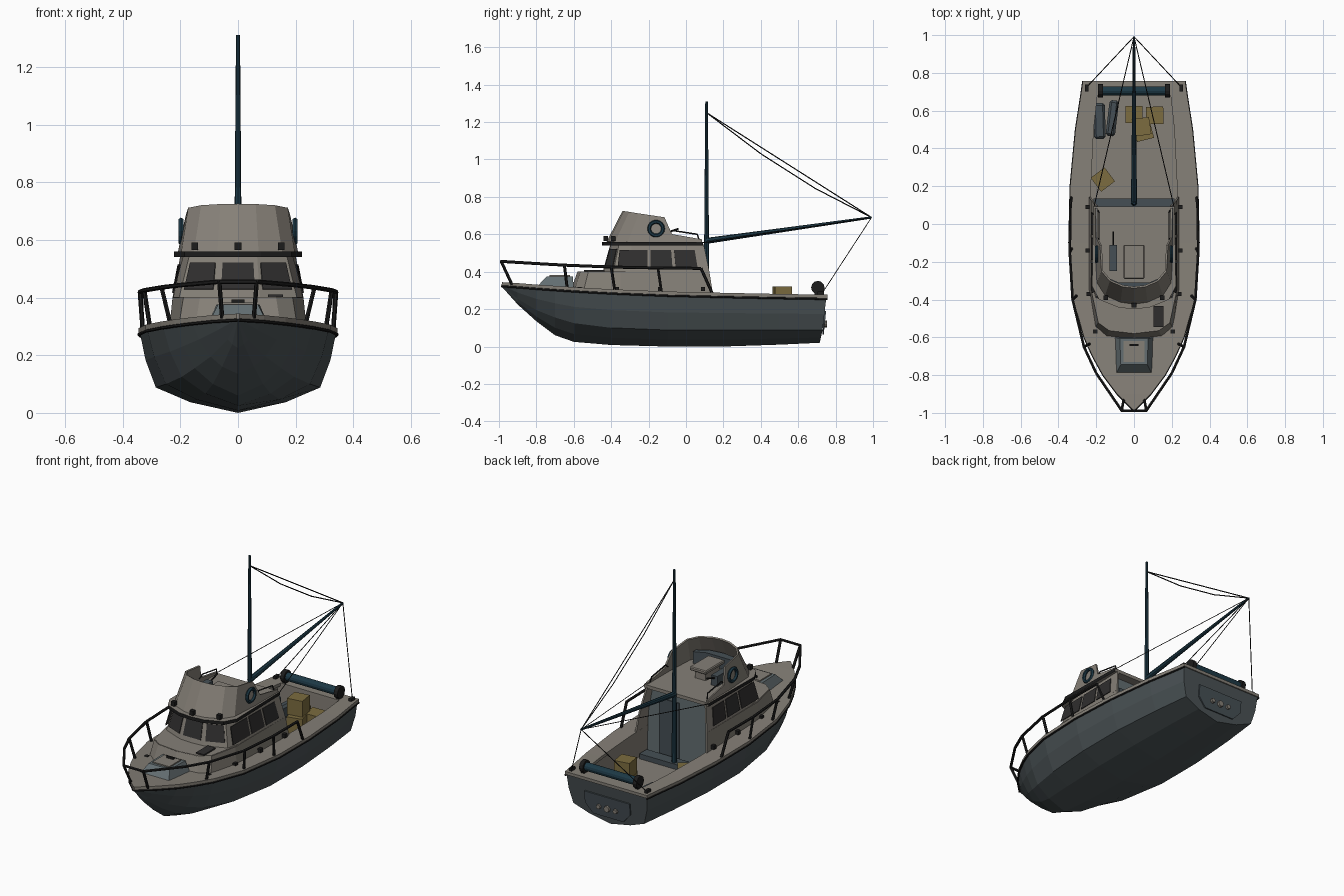
import bpy, bmesh, math
from mathutils import Vector, Matrix

if "Cube" in bpy.data.objects:
    bpy.data.objects.remove(bpy.data.objects["Cube"])

def mat(name, r, g, b):
    m = bpy.data.materials.new(name)
    m.diffuse_color = (r, g, b, 1)
    m.use_nodes = True
    m.node_tree.nodes["Principled BSDF"].inputs["Base Color"].default_value = m.diffuse_color
    return m

HULL = mat("slate hull", .068, .084, .09)
DECK = mat("warm grey deck", .235, .215, .185)
BLUE = mat("dark blue", .012, .04, .06)
BLACK = mat("black trim", .012, .012, .012)
GLASS = mat("dark glass", .028, .027, .027)
WALL = mat("blue grey", .125, .155, .165)
CRATE = mat("crate tan", .2, .15, .05)
TANK = mat("tank grey blue", .06, .078, .09)

def mesh(name, verts, faces, mats, rule=None, thick=0):
    bm = bmesh.new()
    vs = [bm.verts.new(v) for v in verts]
    for f in faces:
        bm.faces.new([vs[i] for i in f])
    bmesh.ops.remove_doubles(bm, verts=bm.verts, dist=.0004)
    bmesh.ops.recalc_face_normals(bm, faces=bm.faces)
    return finish(name, bm, mats, rule, thick)

def finish(name, bm, mats, rule=None, thick=0):
    mats = mats if isinstance(mats, list) else [mats]
    bm.normal_update()
    if rule:
        for f in bm.faces:
            f.material_index = rule(f)
    me = bpy.data.meshes.new(name)
    bm.to_mesh(me)
    bm.free()
    for m in mats:
        me.materials.append(m)
    ob = bpy.data.objects.new(name, me)
    bpy.context.collection.objects.link(ob)
    if thick:
        s = ob.modifiers.new("thickness", 'SOLIDIFY')
        s.thickness, s.offset = thick, 0
    return ob

def mirrored(half):
    return [(-x, y, z) for x, y, z in reversed(half) if x > 0] + list(half)

def loft(name, rings, mats, closed=False, caps=(), rule=None, thick=0):
    rings = [mirrored(r) for r in rings]
    n = len(rings[0])
    faces = [(k*n+i, k*n+(i+1) % n, (k+1)*n+(i+1) % n, (k+1)*n+i)
             for k in range(len(rings)-1) for i in range(n if closed else n-1)]
    faces += [tuple(range(k*n, k*n+n)) for k in caps]
    return mesh(name, [p for r in rings for p in r], faces, mats, rule, thick)

def at(pts, z):
    return [(x, y, z) for x, y in pts]

def box(name, c, size, m, rot=0, bevel=0):
    bm = bmesh.new()
    bmesh.ops.create_cube(bm, size=1, matrix=Matrix.Translation(c) @ Matrix.Rotation(rot, 4, 'Z')
                          @ Matrix.Diagonal((*size, 1)))
    if bevel:
        bmesh.ops.bevel(bm, geom=list(bm.edges), offset=bevel, segments=1, affect='EDGES')
    return finish(name, bm, m)

def tube(name, pts, r0, r1, m, n=6):
    bm = bmesh.new()
    pts = [Vector(p) for p in pts]
    k = len(pts) - 1
    for i in range(k):
        d = pts[i+1] - pts[i]
        M = Matrix.Translation((pts[i]+pts[i+1])/2) @ d.to_track_quat('Z', 'Y').to_matrix().to_4x4()
        bmesh.ops.create_cone(bm, cap_ends=True, segments=n, radius1=r0+(r1-r0)*i/k,
                              radius2=r0+(r1-r0)*(i+1)/k, depth=d.length, matrix=M)
    return finish(name, bm, m)

def pane(name, A, B, C, D, u0, u1, v0, v1, m=GLASS):
    # plate laid on the quad A-B (bottom), D-C (top)
    A, B, C, D = map(Vector, (A, B, C, D))
    P = lambda u, v: A.lerp(B, u).lerp(D.lerp(C, u), v)
    n = (B-A).cross(D-A).normalized()
    if n.dot(P(.5, .5) - Vector((0, 0, P(.5, .5).z))) < 0:
        n = -n
    q = [P(u0, v0)+n*.008, P(u1, v0)+n*.008, P(u1, v1)+n*.008, P(u0, v1)+n*.008]
    return mesh(name, q, [(0, 1, 2, 3)], m, thick=.004)

# hull stations: y, sheer x, sheer z, chine x, chine z, keel z
ST = [(-.985, 0, .335, 0, .325, .32), (-.9, .085, .33, .035, .255, .225),
      (-.8, .16, .322, .095, .195, .135), (-.7, .215, .315, .15, .155, .06),
      (-.6, .26, .308, .195, .125, .025), (-.4, .315, .297, .25, .1, .008),
      (-.1, .34, .285, .285, .088, 0), (.2, .333, .278, .285, .088, 0),
      (.5, .305, .272, .262, .088, .01), (.75, .266, .268, .235, .088, .02)]
rings = []
for y, sx, sz, cx, cz, kz in ST:
    r = 1 if y > .7 else 0
    sz -= .008
    rings.append([(0, y-.035*r, kz), (cx*.58, y-.03*r, kz+.42*(cz-kz)), (cx, y-.02*r, cz),
                  ((cx+sx)/2+.008*(sx > 0), y-.01*r, (cz+sz)/2), (sx, y, sz)])
hull_rows = [[(-x, y, z) for x, y, z in reversed(r[1:])] + r for r in rings]
n = 9
mesh("hull", [p for r in hull_rows for p in r],
     [(k*n+i, k*n+i+1, k*n+n+i+1, k*n+n+i) for k in range(len(ST)-1) for i in range(n-1)]
     + [tuple(range((len(ST)-1)*n, len(ST)*n))], HULL)

def sheer(y):
    for a, b in zip(ST, ST[1:]):
        if y <= b[0]:
            t = (y-a[0])/(b[0]-a[0])
            return a[1]+t*(b[1]-a[1]), a[2]+t*(b[2]-a[2])
    return ST[-1][1], ST[-1][2]

# deck and gunwale with the cockpit opening, black rub rail beneath
def inner(y):
    return .228 - max(0, y-.2)*.03
ys = [-.985, -.9, -.8, -.7, -.6, -.4, -.1, .03, .2, .5, .68, .757]
dv, df = [], []
for k, y in enumerate(ys):
    sx, sz = sheer(y)
    ix = min(inner(y), .7*sx)
    dv += [(x, y, sz) for x in (-sx-.005, -ix, ix, sx+.005)]
    if k:
        for i in range(3):
            if not (i == 1 and .03 < y < .7):
                df.append((k*4-4+i, k*4-3+i, k*4+1+i, k*4+i))
mesh("deck", dv, df, DECK, thick=.018)
for s in (-1, 1):
    tube("rub_rail", [(s*(sheer(y)[0]+.003), y, sheer(y)[1]-.013) for y in ys], .006, .006, BLACK)

# cockpit well
well = [(inner(y), y) for y in (.03, .2, .5, .68)]
loft("cockpit_well", [[(x, y, sheer(y)[1]) for x, y in well], at(well, .13)], DECK,
     closed=True, caps=(1,))
box("cabin_step", (0, .1, .145), (.43, .07, .03), TANK)

# cabin trunk, wheelhouse and back wall
tb = [(0, -.62), (.15, -.6), (.205, -.55), (.235, -.35), (.235, .145)]
tt = [(0, -.575), (.13, -.56), (.185, -.52), (.222, -.35), (.222, .125)]
loft("cabin_trunk", [at(tb, .275), at(tt, .4)], DECK, thick=.01)
loft("trunk_top", [at(tt[:4] + [(.222, -.3)], .396), at(tt[:4] + [(.222, -.3)], .402)], DECK,
     closed=True, caps=(0, 1))
hb = at([(0, -.44), (.075, -.435), (.2, -.385), (.22, -.3), (.222, .125)], .4)
ht = at([(0, -.4), (.065, -.395), (.165, -.355), (.185, -.29), (.195, .095)], .545)
loft("wheelhouse", [hb, ht], DECK, thick=.01)
mesh("cabin_back_wall", [(-.23, .035, .13), (.23, .035, .13), (.22, .035, .4), (.19, .035, .545),
     (-.19, .035, .545), (-.22, .035, .4)], [(0, 1, 2, 3, 4, 5)], WALL, thick=.01)
box("cabin_door", (.08, .043, .31), (.13, .008, .34), TANK)

# windows
flip = lambda p: (-p[0], p[1], p[2])
pane("front_window", flip(hb[1]), hb[1], ht[1], flip(ht[1]), .1, .9, .18, .82)
for f in (lambda p: p, flip):
    q = [f(p) for p in (hb[1], hb[2], ht[2], ht[1])]
    pane("front_side_window", *q, .08, .92, .18, .82)
    q = [f(p) for p in (hb[3], hb[4], ht[4], ht[3])]
    for a, b in ((-.16, .22), (.26, .54), (.58, .86)):
        pane("side_window", *q, a, b, .1, .78)

# roof with dark visor edge
rf = [(0, -.45), (.08, -.443), (.185, -.4), (.222, -.33), (.215, .092)]
loft("cabin_roof", [at(rf, .54), at(rf, .56)], [DECK, BLACK], closed=True, caps=(0, 1),
     rule=lambda f: int(abs(f.normal.z) < .5 and f.normal.y < .7))
for x, y in ((0, -.43), (.15, -.39), (-.15, -.39)):
    box("roof_light", (x, y, .577), (.024, .024, .026), BLACK)

# flying bridge coaming, seat and console
fb = at([(0, -.42), (.07, -.41), (.15, -.375), (.192, -.31), (.203, -.12), (.203, -.08), (.203, .085)], .558)
ft = [(0, -.335, .723), (.06, -.328, .722), (.125, -.3, .718), (.168, -.25, .71),
      (.175, -.115, .69), (.195, -.075, .6), (.199, .085, .572)]
loft("bridge_coaming", [fb, ft], DECK, thick=.01)
dash = [(0, -.36), (.08, -.35), (.15, -.31), (.15, -.28), (.08, -.31)]
loft("bridge_dash", [at(dash, .56), at(dash, .63)], TANK, closed=True, caps=(0, 1))
box("seat_base", (0, -.2, .585), (.07, .13, .05), DECK)
box("seat_cushion", (0, -.2, .62), (.11, .18, .022), DECK, bevel=.005)
box("bridge_console", (-.11, -.18, .59), (.04, .14, .06), TANK)
tube("control_lever", [(-.11, -.13, .6), (-.11, -.04, .63)], .005, .005, BLACK)
for s in (-1, 1):
    bpy.ops.mesh.primitive_torus_add(location=(s*.198, -.16, .63), rotation=(0, math.pi/2, 0),
        major_radius=.037, minor_radius=.01, major_segments=16, minor_segments=6)
    bpy.context.object.name = "life_ring"
    bpy.context.object.data.materials.append(BLUE)
    # grab rails and small deck lights
    tube("bridge_grab_rail", [(s*.19, -.1, .6), (s*.185, -.07, .62), (s*.185, .06, .6), (s*.19, .07, .57)],
         .004, .004, BLACK)
    for y, x in ((-.57, .205), (-.37, .24), (-.14, .245), (.09, .245)):
        box("deck_light", (s*x, y, .307), (.022, .022, .022), BLACK)
    box("stern_cleat", (s*.25, .72, .285), (.018, .035, .018), BLACK)

# fore hatch and trunk hatch
loft("fore_hatch", [at([(.105, -.81), (.105, -.6)], .305), at([(.07, -.745), (.075, -.605)], .375)],
     [WALL, DECK], closed=True, caps=(1,))
box("fore_hatch_lid", (0, -.675, .378), (.11, .11, .008), DECK)
box("hatch_handle", (0, -.64, .388), (.045, .01, .012), BLACK)
box("trunk_hatch", (.13, -.49, .405), (.052, .11, .01), GLASS)

# bow and side railing
rail = [(.065, -.988, .455), (.2, -.79, .443), (.265, -.65, .435), (.325, -.4, .425),
        (.34, -.15, .42), (.337, .08, .418), (.332, .14, .285)]
tube("bow_rail", mirrored(rail), .008, .008, BLACK)
feet = [(.055, -.93, .33), (.15, -.77, .32), (.235, -.635, .31), (.305, -.38, .295), (.33, -.13, .285)]
for a, b in zip(rail, feet):
    if a[1] == -.79:
        continue
    for s in (-1, 1):
        tube("rail_post", [(s*a[0], *a[1:]), (s*b[0], *b[1:])], .008, .008, BLACK)

# mast, boom and rigging
tip = (0, .992, .69)
tube("mast", [(0, .11, .13), (0, .11, 1.31)], .016, .007, BLUE, 8)
tube("boom", [(0, .11, .565), tip], .016, .006, BLUE, 8)
top = Vector((0, .11, 1.25))
tube("topping_line", [top, tip], .003, .003, BLACK, 4)
tube("slack_line", [top.lerp(Vector(tip), t) - Vector((0, 0, .16*t*(1-t)))
                    for t in (0, .33, .66, 1)], .003, .003, BLACK, 4)
for s in (-1, 1):
    tube("boom_guy", [tip, (s*.212, .09, .555)], .0025, .0025, BLACK, 4)
    tube("stern_guy", [tip, (s*.25, .725, .28)], .0025, .0025, BLACK, 4)
    # net roller ends
    tube("roller_end", [(s*.165, .705, .315), (s*.19, .705, .315)], .036, .036, BLACK, 12)
    box("roller_bracket", (s*.178, .705, .285), (.02, .035, .05), BLACK)
tube("net_roller", [(-.17, .705, .315), (.17, .705, .315)], .024, .024, BLUE, 12)

# cargo
for x, y, z, a in ((0, .58, 0, 0), (.11, .575, 0, .03), (.05, .49, 0, .25), (.04, .515, 1, .15),
                   (-.165, .235, 0, .65)):
    box("crate", (x, y, .178+.096*z), (.092, .092, .095), CRATE, a)
box("tank_outer", (-.183, .545, .18), (.062, .19, .1), TANK, .03, .012)
box("tank_inner", (-.115, .56, .17), (.05, .19, .08), TANK, -.12, .012)

# transom plate and exhausts
mesh("transom_plate", [(x, .726+z*.1, z) for x, z in ((-.15, .19), (.15, .19), (.15, .12),
     (.1, .065), (-.1, .065), (-.15, .12))], [(0, 1, 2, 3, 4, 5)], TANK, thick=.008)
for x, r in ((-.055, .016), (0, .022), (.055, .016)):
    tube("exhaust", [(x, .72, .12), (x, .755, .12)], r, r*.8, DECK, 8)
